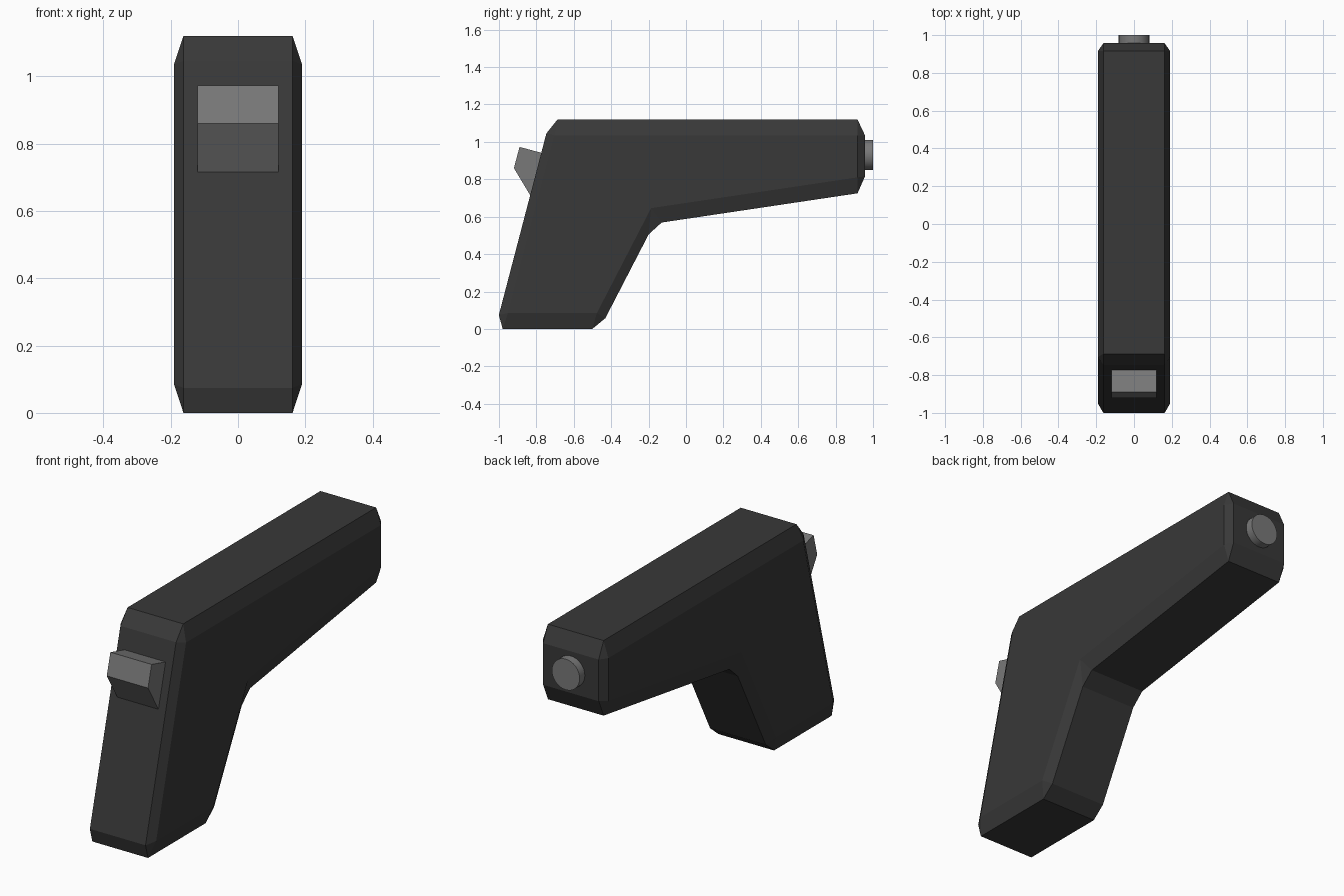
import bpy, bmesh, math
from mathutils import Matrix

cube = bpy.data.objects.get("Cube")
if cube:
    bpy.data.objects.remove(cube, do_unlink=True)


def material(name, value):
    mat = bpy.data.materials.new(name)
    mat.use_nodes = True
    colour = (value, value, value, 1)
    mat.diffuse_color = colour
    mat.node_tree.nodes["Principled BSDF"].inputs["Base Color"].default_value = colour
    return mat


def add_object(name, bm, mat):
    bmesh.ops.recalc_face_normals(bm, faces=bm.faces)
    mesh = bpy.data.meshes.new(name)
    bm.to_mesh(mesh)
    bm.free()
    mesh.materials.append(mat)
    obj = bpy.data.objects.new(name, mesh)
    bpy.context.collection.objects.link(obj)
    return obj


def side_extrusion(profile, half_width, scale=(1, 1, 1)):
    """Extrude a (y, z) outline across x, in units of the given scale."""
    sx, sy, sz = scale
    bm = bmesh.new()
    face = bm.faces.new([bm.verts.new((-half_width / sx, y / sy, z / sz))
                         for y, z in profile])
    new = bmesh.ops.extrude_face_region(bm, geom=[face])["geom"]
    verts = [v for v in new if isinstance(v, bmesh.types.BMVert)]
    bmesh.ops.translate(bm, verts=verts, vec=(2 * half_width / sx, 0, 0))
    bmesh.ops.recalc_face_normals(bm, faces=bm.faces)
    return bm


dark = material("dark casing", 0.040)
grey = material("mid grey", 0.19)

# Angled casing: chamfered by one unit in stretched space, so the chamfer is taller than wide
chamfer = (0.028, 0.04, 0.085)
outline = [(-1.02, 0), (-0.461, 0), (-0.17, 0.563), (0.957, 0.731),
           (0.957, 1.12), (-0.727, 1.12)]
bm = side_extrusion(outline, 0.19, chamfer)
bmesh.ops.bevel(bm, geom=bm.edges[:], offset=1, offset_type='OFFSET',
                segments=1, affect='EDGES', clamp_overlap=False)
bmesh.ops.transform(bm, matrix=Matrix.Diagonal((*chamfer, 1)), verts=bm.verts)
add_object("casing", bm, dark)

# Wedge trigger on the sloping front
wedge = [(-0.89, 0.973), (-0.92, 0.86), (-0.833, 0.715), (-0.74, 0.715), (-0.70, 0.922)]
add_object("trigger", side_extrusion(wedge, 0.12), grey)

# Round tip on the back end
bm = bmesh.new()
bmesh.ops.create_cone(bm, cap_ends=True, segments=32, radius1=0.081, radius2=0.081,
                      depth=0.1, matrix=Matrix.Translation((0, 0.95, 0.93))
                      @ Matrix.Rotation(math.pi / 2, 4, 'X'))
tip = add_object("round_tip", bm, grey)
bpy.ops.object.select_all(action='DESELECT')
tip.select_set(True)
bpy.context.view_layer.objects.active = tip
bpy.ops.object.shade_smooth_by_angle(angle=math.radians(30))
